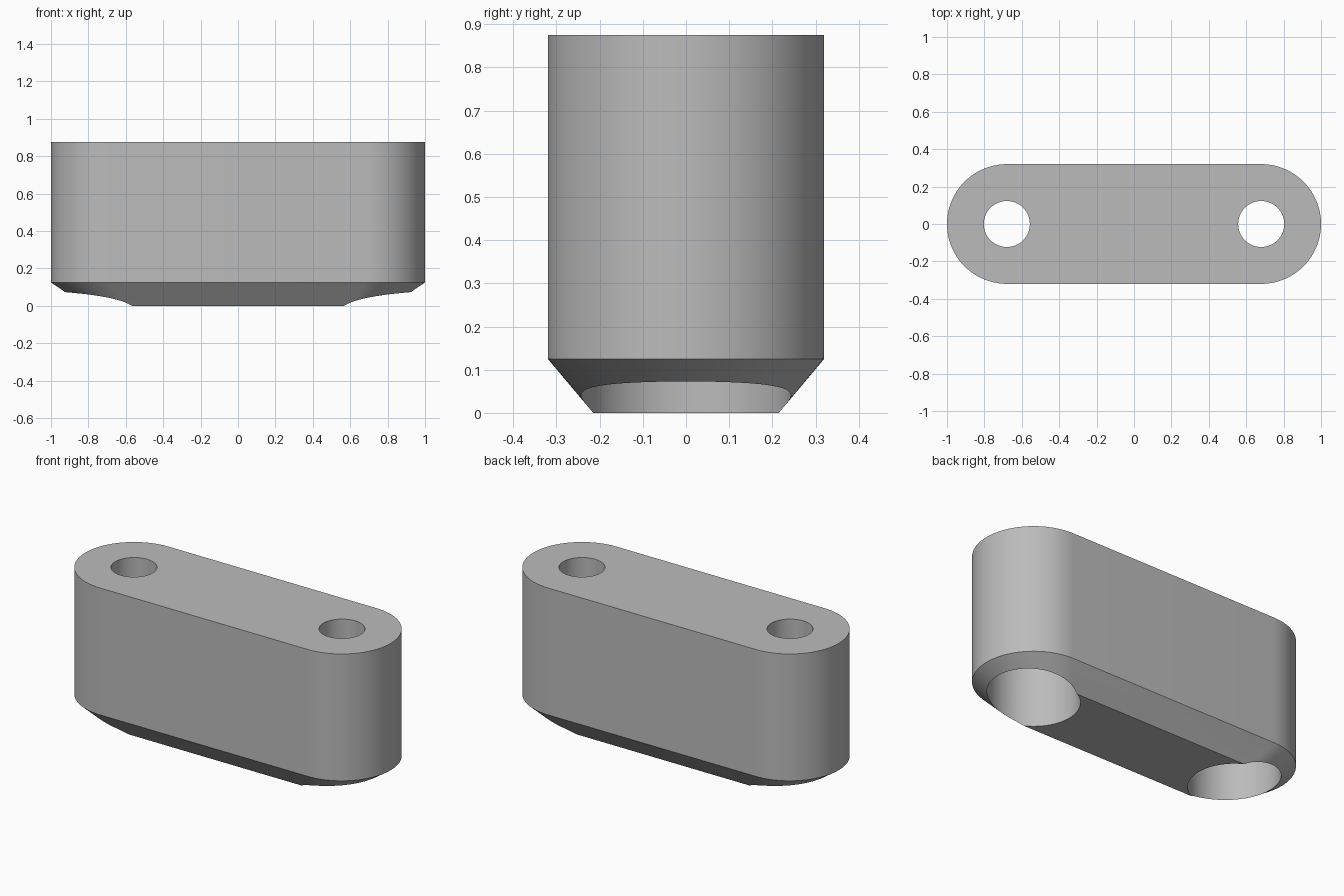
import bpy, bmesh
from math import sin, cos, pi

if "Cube" in bpy.data.objects:
    bpy.data.objects.remove(bpy.data.objects["Cube"], do_unlink=True)

HOLE_X = 0.68
SEGMENTS = 48

grey = bpy.data.materials.new("plain grey")
grey.use_nodes = True
grey.diffuse_color = (0.5, 0.5, 0.5, 1)
grey.node_tree.nodes["Principled BSDF"].inputs["Base Color"].default_value = (0.5, 0.5, 0.5, 1)


def stack(name, rings):
    """Skin a closed solid through rings of points with equal counts."""
    bm = bmesh.new()
    loops = [[bm.verts.new(p) for p in ring] for ring in rings]
    n = len(loops[0])
    bm.faces.new(loops[0][::-1])
    bm.faces.new(loops[-1])
    for low, high in zip(loops, loops[1:]):
        for i in range(n):
            j = (i + 1) % n
            bm.faces.new((low[i], low[j], high[j], high[i]))
    bmesh.ops.recalc_face_normals(bm, faces=bm.faces)
    mesh = bpy.data.meshes.new(name)
    bm.to_mesh(mesh)
    bm.free()
    mesh.materials.append(grey)
    obj = bpy.data.objects.new(name, mesh)
    bpy.context.collection.objects.link(obj)
    return obj


def slot(centre, radius, z):
    """Outline with two rounded ends."""
    points = []
    for side, start in ((1, -pi / 2), (-1, pi / 2)):
        for i in range(SEGMENTS + 1):
            a = start + pi * i / SEGMENTS
            points.append((side * centre + radius * cos(a), radius * sin(a), z))
    return points


def circle(x, radius, z):
    n = SEGMENTS * 2
    return [(x + radius * cos(2 * pi * i / n), radius * sin(2 * pi * i / n), z)
            for i in range(n)]


# Rounded block with a tapered lower edge
block = stack("spacer_block", [slot(0.6, 0.215, 0), slot(HOLE_X, 0.32, 0.125),
                               slot(HOLE_X, 0.32, 0.875)])

# Stepped screw holes: wide recess below, narrow hole through the top
cutters = []
for side, label in ((1, "left"), (-1, "right")):
    x = side * HOLE_X
    cutter = stack(label + "_hole_cutter",
                   [circle(x, 0.243, -0.1), circle(x, 0.243, 0.5),
                    circle(x, 0.123, 0.5), circle(x, 0.123, 1)])
    cutter.hide_render = True
    cutters.append(cutter)
    cut = block.modifiers.new(label + " hole", "BOOLEAN")
    cut.operation = "DIFFERENCE"
    cut.solver = "EXACT"
    cut.object = cutter

bpy.ops.object.select_all(action="DESELECT")
bpy.context.view_layer.objects.active = block
block.select_set(True)
for modifier in list(block.modifiers):
    bpy.ops.object.modifier_apply(modifier=modifier.name)
for cutter in cutters:
    bpy.data.objects.remove(cutter, do_unlink=True)
bpy.ops.object.shade_smooth_by_angle(angle=pi / 7)
